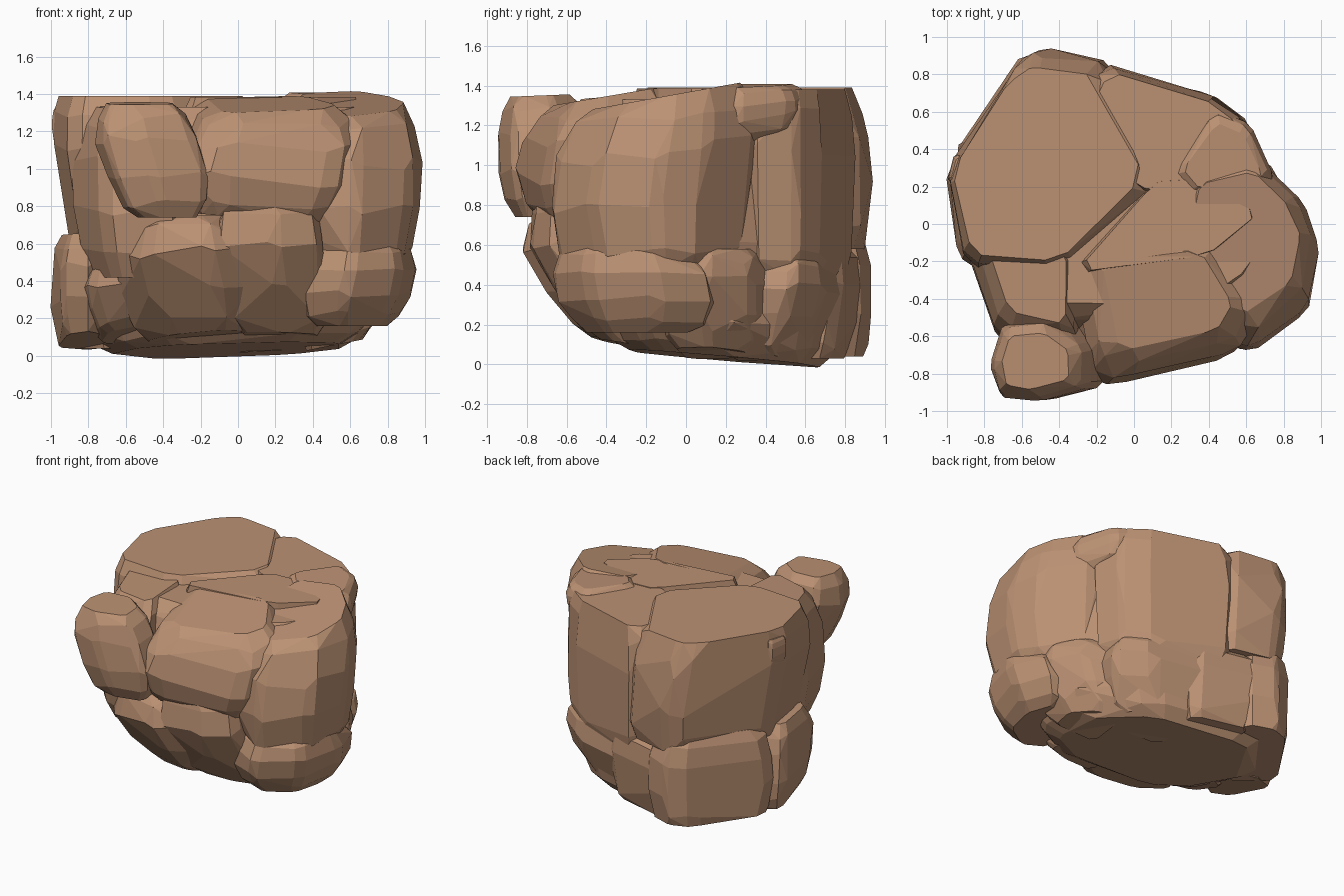
import bpy
import bmesh
import random
from mathutils import Vector

random.seed(7)
cube = bpy.data.objects.get("Cube")
if cube:
    bpy.data.objects.remove(cube, do_unlink=True)

# One warm brown stone colour
stone = bpy.data.materials.new("warm brown stone")
stone.use_nodes = True
brown = (0.50, 0.285, 0.172, 1)
stone.diffuse_color = brown
shader = next(n for n in stone.node_tree.nodes if n.type == 'BSDF_PRINCIPLED')
shader.inputs["Base Color"].default_value = brown
shader.inputs["Roughness"].default_value = 0.9


def cut_corners(outline, ratio=0.13):
    """Replace each corner of a plan outline with a short chamfer."""
    points = [Vector(p) for p in outline]
    result = []
    for i, point in enumerate(points):
        before, after = points[i - 1], points[(i + 1) % len(points)]
        result += [point.lerp(before, ratio), point.lerp(after, ratio)]
    return result


def chunk(name, outline, bottom, top, low=0.8, high=0.8, tuck=(0, 0), lean=(0, 0),
          slope_low=(0, 0), slope_top=(0, 0)):
    """Faceted boulder: a plan outline swept upward, narrowed and tilted at its ends."""
    corners = cut_corners(outline)
    centre = sum(corners, Vector((0, 0))) / len(corners)
    low_shoulder = low + 0.62 * (1 - low)
    high_shoulder = high + 0.62 * (1 - high)
    profile = [(0, low), (0.13, low_shoulder), (0.38, 1),
               (0.68, 1), (0.88, high_shoulder), (1, high)]
    bm = bmesh.new()
    for t, size in profile:
        shift = Vector(tuck) * max(0, 1 - t / 0.7)
        shift += Vector(lean) * max(0, (t - 0.4) / 0.6)
        tilt = Vector(slope_low).lerp(Vector(slope_top), t)
        for corner in corners:
            spoke = (corner - centre) * size * random.uniform(0.965, 1.01)
            place = centre + spoke + shift
            level = t + random.uniform(-0.05, 0.05) * (0 < t < 1)
            height = bottom + (top - bottom) * level + tilt.dot(spoke)
            bm.verts.new((place.x, place.y, height))
    bmesh.ops.convex_hull(bm, input=bm.verts[:])
    loose = [v for v in bm.verts if not v.link_faces]
    bmesh.ops.delete(bm, geom=loose, context='VERTS')
    bmesh.ops.dissolve_limit(bm, angle_limit=0.12, verts=bm.verts[:], edges=bm.edges[:])
    bmesh.ops.recalc_face_normals(bm, faces=bm.faces[:])
    mesh = bpy.data.meshes.new(name)
    bm.to_mesh(mesh)
    bm.free()
    mesh.materials.append(stone)
    bpy.context.collection.objects.link(bpy.data.objects.new(name, mesh))


# Inner body that closes the gaps
chunk("core", [(-.5, .78), (-.82, .3), (-.78, -.2), (-.55, -.62), (.4, -.66),
               (.78, -.42), (.8, 0), (.5, .48)],
      .1, 1.33, low=.72, high=.82, tuck=(0, .16), lean=(0, .1))
chunk("base", [(-.72, -.15), (-.4, -.42), (.3, -.5), (.72, -.3), (.74, .15),
               (.4, .6), (-.5, .8), (-.86, .3)],
      .035, .5, low=.78, tuck=(0, .07), slope_low=(.02, -.08))

# Upper boulders
chunk("back_slab", [(-.5, .94), (-.62, .86), (-.98, .3), (-.88, -.22), (-.35, -.28),
                    (.2, .25), (-.12, .87)],
      .58, 1.39, low=.9, high=.88, tuck=(.02, .02), lean=(-.05, -.02))
chunk("back_wall", [(-.2, .87), (.4, .7), (.6, .56), (.65, .33), (.1, .1), (-.4, .4)],
      .44, 1.38, low=.86, high=.87)
chunk("right_boulder", [(.25, .24), (.66, .31), (.92, .06), (1, -.16), (.94, -.5),
                        (.64, -.72), (.42, -.64), (.2, -.1)],
      .48, 1.35, low=.78, high=.73, tuck=(-.03, .04), lean=(-.01, .1), slope_top=(0, .18))
chunk("top_wedge", [(-.36, -.28), (.4, -.18), (.7, .06), (.3, .25), (.1, .24)],
      .9, 1.385, high=.94)
chunk("front_boulder", [(-.25, -.82), (-.1, -.88), (.56, -.73), (.67, -.52),
                        (.42, -.1), (-.35, -.18)],
      .73, 1.34, low=.74, high=.68, tuck=(-.06, .03), lean=(.02, .1),
      slope_low=(-.1, 0), slope_top=(0, .17))
chunk("front_knob", [(-.75, -.75), (-.7, -.92), (-.5, -.95), (-.2, -.87),
                     (-.2, -.64), (-.4, -.48), (-.68, -.52)],
      .74, 1.35, low=.58, high=.66, tuck=(.1, 0), lean=(-.05, -.01), slope_top=(0, .04))
chunk("left_shoulder", [(-.92, -.12), (-.74, -.66), (-.3, -.76), (-.3, -.2), (-.6, 0)],
      .42, 1.34, low=.72, high=.7, tuck=(.03, .02), lean=(.02, .1), slope_top=(.06, .06))
chunk("top_pebble", [(.18, .28), (.3, .14), (.7, .11), (.75, .25), (.62, .54), (.42, .62)],
      1.12, 1.4, low=.7, high=.74, slope_low=(0, .25), slope_top=(-.04, .03))
chunk("small_nub", [(-1, .22), (-.84, .22), (-.82, .34), (-.96, .38)], 1.14, 1.33)

# Lower front stones
chunk("front_lower", [(-.7, -.5), (-.5, -.74), (-.15, -.85), (.08, -.72), (.05, -.25), (-.55, -.2)],
      .1, .75, low=.74, high=.6, tuck=(.1, .28), slope_low=(.05, -.15))
chunk("front_wedge", [(-.15, -.8), (.2, -.79), (.45, -.68), (.42, -.2), (0, -.2)],
      .1, .84, low=.7, high=.8, tuck=(.06, .28), slope_low=(0, -.15))
chunk("right_pebble", [(.36, -.56), (.6, -.68), (.88, -.5), (.97, -.16), (.86, .15), (.5, -.1)],
      .16, .6, low=.66, high=.7, tuck=(-.07, .04), lean=(0, -.02), slope_top=(.03, -.06))
chunk("left_lower", [(-.86, -.05), (-.8, -.36), (-.48, -.54), (-.3, -.2), (-.6, .1)],
      .11, .48, low=.74, high=.7, tuck=(.06, .12), slope_low=(.06, -.25))

# Lower back and side stones
chunk("left_foot", [(-1.01, .28), (-.94, -.18), (-.78, -.28), (-.55, .1), (-.78, .38)],
      .08, .66, low=.78, high=.7, tuck=(0, .04), slope_low=(0, -.2), slope_top=(.1, 0))
chunk("back_foot", [(-.48, .94), (-.64, .87), (-.98, .36), (-.7, .1), (-.2, .5), (-.28, .87)],
      .04, .68, low=.9, high=.76)
chunk("back_lower", [(-.4, .9), (.12, .78), (.1, .4), (-.4, .45)],
      .03, .58, low=.8, high=.74, tuck=(0, -.04))
chunk("corner_lower", [(-.04, .8), (.42, .7), (.63, .55), (.6, .22), (0, .3)],
      .03, .55, low=.68, high=.74, tuck=(-.09, -.1), slope_low=(.06, 0))
chunk("right_lower", [(.45, .48), (.72, .34), (.86, .1), (.82, -.15), (.4, -.05)],
      .06, .58, low=.68, high=.74, tuck=(-.12, 0), slope_low=(.2, 0))
